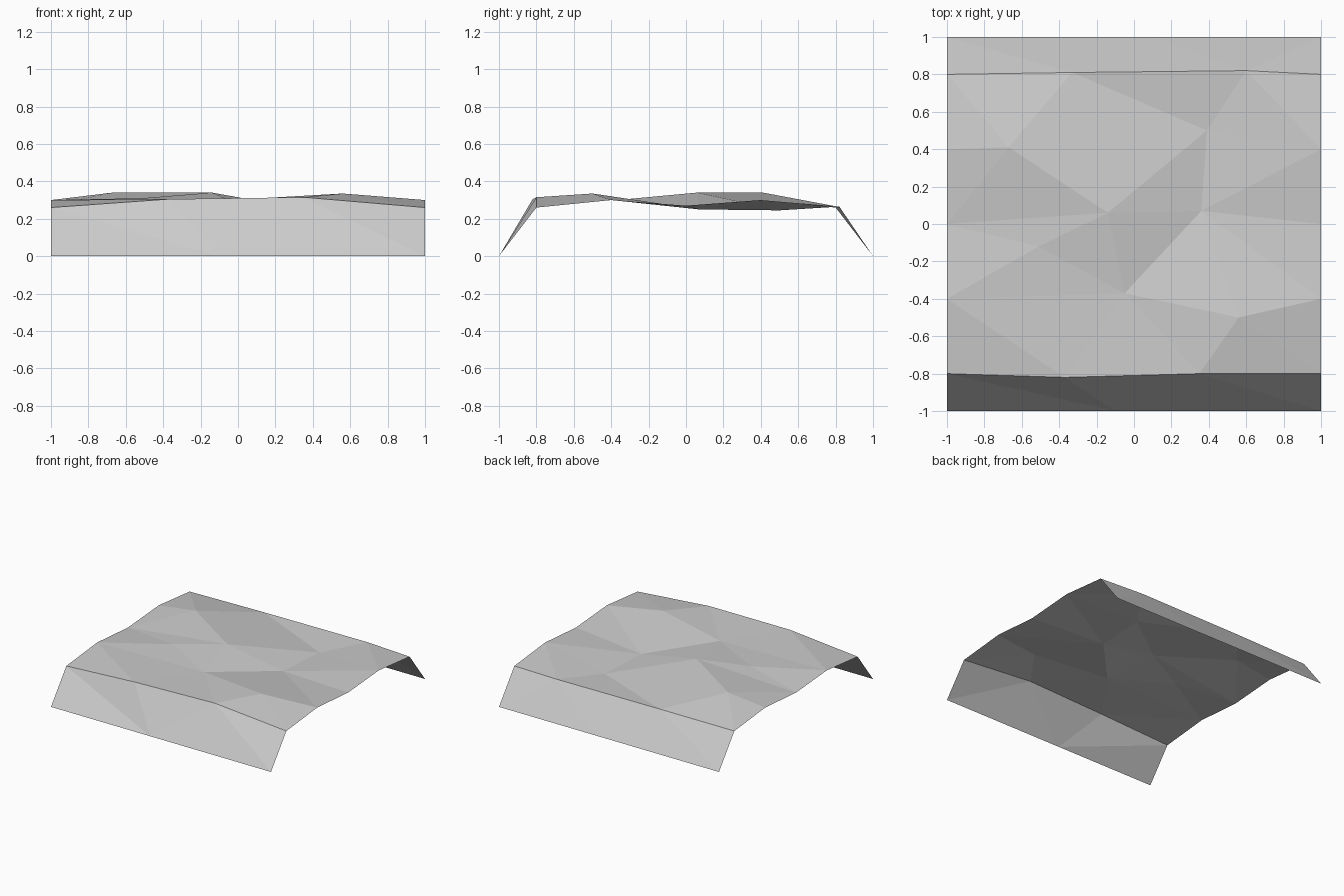
import bpy
import bmesh
from mathutils import Vector
from mathutils.geometry import delaunay_2d_cdt

if "Cube" in bpy.data.objects:
    bpy.data.objects.remove(bpy.data.objects["Cube"], do_unlink=True)

# One plain grey for the whole sheet
grey = bpy.data.materials.new("light_grey")
grey.use_nodes = True
colour = (0.6, 0.6, 0.6, 1.0)
grey.diffuse_color = colour
grey.node_tree.nodes["Principled BSDF"].inputs["Base Color"].default_value = colour

# Matching side profiles, so that tiles join along x
side_profile = [(-1, 0), (-.8, .26), (-.4, .3), (0, .27), (.4, .3), (.8, .26), (1, 0)]
points = {}
for side, x in (("left", 1), ("right", -1)):
    for row, (y, z) in enumerate(side_profile):
        points[f"{side}{row}"] = (x, y, z)

# Irregular points of the ground between the two sides
points.update(
    front_foot=(-.1, -1, 0),
    front_brow=(-.37, -.82, .305),
    front_crest=(.35, -.8, .315),
    front_peak=(.56, -.5, .335),
    low_step=(-.05, -.37, .3),
    shoulder=(-.51, -.12, .31),
    middle_peak=(-.14, .06, .34),
    front_hollow=(.36, .07, .25),
    back_hollow=(.39, .5, .245),
    back_peak=(-.67, .41, .34),
    back_brow=(-.33, .81, .265),
    back_crest=(.6, .82, .265),
    back_foot=(.1, 1, 0),
)

# Creases that the triangles must follow, each a chain of points
creases = [
    "right1 front_brow front_crest left1",
    "right5 back_brow back_crest left5",
    "right1 front_foot front_brow",
    "front_foot front_crest left0",
    "right2 front_brow low_step front_crest front_peak left2",
    "right2 shoulder middle_peak front_hollow left3",
    "right3 shoulder low_step middle_peak back_hollow left4",
    "right2 low_step front_peak front_hollow low_step",
    "right3 middle_peak back_peak right3",
    "right4 back_peak back_brow back_hollow back_crest left4",
    "right5 back_peak back_hollow front_hollow left2",
    "front_peak left1",
    "front_hollow left4",
]
names = list(points)
edges = []
for chain in creases:
    ids = [names.index(name) for name in chain.split()]
    edges += zip(ids, ids[1:])

# Triangulate the plan, then lift every point to its height
plan = [Vector(p[:2]) for p in points.values()]
flat, _, triangles, sources, _, _ = delaunay_2d_cdt(plan, edges, [], 0, 1e-5)
heights = [p[2] for p in points.values()]

bm = bmesh.new()
verts = [bm.verts.new((co.x, co.y, heights[src[0]] if src else .3))
         for co, src in zip(flat, sources)]
for tri in triangles:
    bm.faces.new([verts[i] for i in tri])
bm.normal_update()
for face in bm.faces:
    if face.normal.z < 0:
        face.normal_flip()

mesh = bpy.data.meshes.new("ground_tile")
bm.to_mesh(mesh)
bm.free()
mesh.materials.append(grey)
ground = bpy.data.objects.new("ground_tile", mesh)
bpy.context.collection.objects.link(ground)
